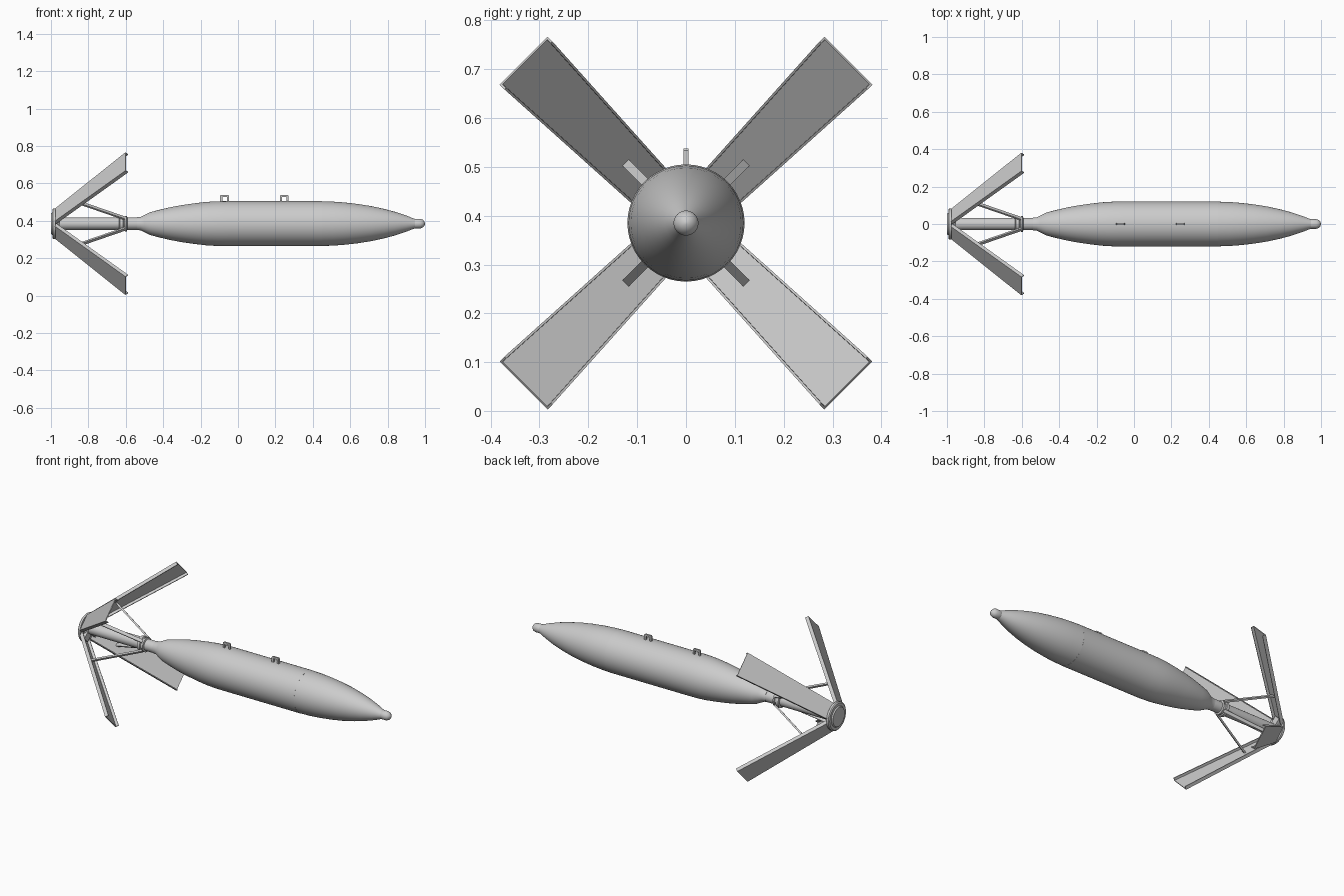
import bpy, bmesh, math
from mathutils import Vector

if "Cube" in bpy.data.objects:
    bpy.data.objects.remove(bpy.data.objects["Cube"])

ZC = 0.385  # height of the long axis

grey = bpy.data.materials.new("light_grey")
grey.diffuse_color = (0.6, 0.6, 0.6, 1)
grey.use_nodes = True
grey.node_tree.nodes["Principled BSDF"].inputs["Base Color"].default_value = grey.diffuse_color


def finish(name, bm, angle=None):
    bmesh.ops.recalc_face_normals(bm, faces=bm.faces)
    me = bpy.data.meshes.new(name)
    bm.to_mesh(me)
    bm.free()
    me.materials.append(grey)
    ob = bpy.data.objects.new(name, me)
    bpy.context.collection.objects.link(ob)
    if angle:
        bpy.ops.object.select_all(action='DESELECT')
        ob.select_set(True)
        bpy.context.view_layer.objects.active = ob
        bpy.ops.object.shade_smooth_by_angle(angle=math.radians(angle))
    return ob


def lathe(name, prof, n=48, angle=28):
    """Revolve (x, radius) points about the long axis, closing both ends."""
    bm = bmesh.new()
    rings = []
    for x, r in prof:
        rings.append([bm.verts.new((x, r * math.cos(2 * math.pi * i / n),
                                    ZC + r * math.sin(2 * math.pi * i / n))) for i in range(n)])
    for a, b in zip(rings, rings[1:]):
        for i in range(n):
            j = (i + 1) % n
            bm.faces.new((a[i], a[j], b[j], b[i]))
    bm.faces.new(rings[0])
    bm.faces.new(rings[-1])
    return finish(name, bm, angle)


def loft(name, sections):
    """Join matching closed outlines into a capped solid."""
    bm = bmesh.new()
    rings = [[bm.verts.new(p) for p in s] for s in sections]
    n = len(rings[0])
    for a, b in zip(rings, rings[1:]):
        for i in range(n):
            j = (i + 1) % n
            bm.faces.new((a[i], a[j], b[j], b[i]))
    bm.faces.new(rings[0])
    bm.faces.new(rings[-1])
    return finish(name, bm)


# Main body, nose cone and fuze tip
lathe("body", [(-0.54, 0.034), (-0.52, 0.036), (-0.50, 0.046), (-0.47, 0.061), (-0.42, 0.074),
               (-0.36, 0.088), (-0.30, 0.099), (-0.23, 0.109), (-0.17, 0.116), (-0.11, 0.1195),
               (-0.05, 0.12), (0.45, 0.12)])
lathe("nose_cone", [(0.45, 0.1195), (0.51, 0.1175), (0.57, 0.113), (0.64, 0.105), (0.71, 0.094),
                    (0.78, 0.079), (0.84, 0.063), (0.90, 0.043), (0.935, 0.029), (0.95, 0.024)])
lathe("nose_fuze", [(0.935, 0.022), (0.942, 0.0255), (0.975, 0.0255), (0.988, 0.021),
                    (0.996, 0.012), (1.0, 0.003)], 32, 50)

# Tail tube, strut collar and end cap
lathe("tail_tube", [(-0.98, 0.033), (-0.52, 0.033)], 32)
lathe("strut_collar", [(-0.635, 0.034), (-0.632, 0.043), (-0.615, 0.043), (-0.612, 0.037),
                       (-0.606, 0.037), (-0.603, 0.042), (-0.595, 0.042), (-0.592, 0.034)], 32)
lathe("tail_cap", [(-1.0, 0.055), (-0.993, 0.06), (-0.993, 0.076), (-0.988, 0.082),
                   (-0.976, 0.082), (-0.974, 0.05), (-0.955, 0.034)], 40)

# Four opened channel-shaped fins, each with hinge block and strut
ROOT, TIP = Vector((-0.985, 0.06)), Vector((-0.602, 0.470))
d = (TIP - ROOT).normalized()
inward = Vector((d.y, -d.x))  # towards the nose and the axis


def channel(base, hw, t=0.005, depth=0.02):
    pts = [(-hw, 0), (hw, 0), (hw, depth), (hw - t, depth), (hw - t, t),
           (-hw + t, t), (-hw + t, depth), (-hw, depth)]
    return [(base + inward * q, s) for s, q in pts]


def rect(base, direction, w, t):
    side = Vector((direction.y, -direction.x))
    return [(base + side * q, s) for s, q in ((-w, -t), (w, -t), (w, t), (-w, t))]


for k, label in enumerate(("upper_left", "lower_left", "lower_right", "upper_right")):
    a = math.radians(45 + 90 * k)
    rad = Vector((0, math.cos(a), math.sin(a)))
    tan = Vector((0, -math.sin(a), math.cos(a)))

    def place(section):
        return [Vector((p.x, 0, ZC)) + rad * p.y + tan * s for p, s in section]

    loft("fin_" + label, [place(channel(ROOT, 0.047)), place(channel(TIP, 0.0695))])
    s0, s1 = Vector((-0.605, 0.040)), Vector((-0.876, 0.172))
    sd = (s1 - s0).normalized()
    loft("strut_" + label, [place(rect(s0, sd, 0.009, 0.005)), place(rect(s1, sd, 0.009, 0.005))])
    h0, h1 = Vector((-0.965, 0.025)), Vector((-0.965, 0.072))
    loft("hinge_" + label, [place(rect(h0, Vector((0, 1)), 0.022, 0.010)),
                            place(rect(h1, Vector((0, 1)), 0.022, 0.007))])

# Two U-shaped hanging lugs on top
for x, label in ((-0.072, "rear"), (0.247, "front")):
    o, i, zb, zt = 0.023, 0.012, 0.495, 0.538
    outline = [(-o, zb), (-o, zt - 0.004), (-o + 0.004, zt), (o - 0.004, zt), (o, zt - 0.004),
               (o, zb), (i, zb), (i, zt - 0.011), (-i, zt - 0.011), (-i, zb)]
    loft("lug_" + label, [[(x + px, y, pz) for px, pz in outline] for y in (-0.005, 0.005)])
